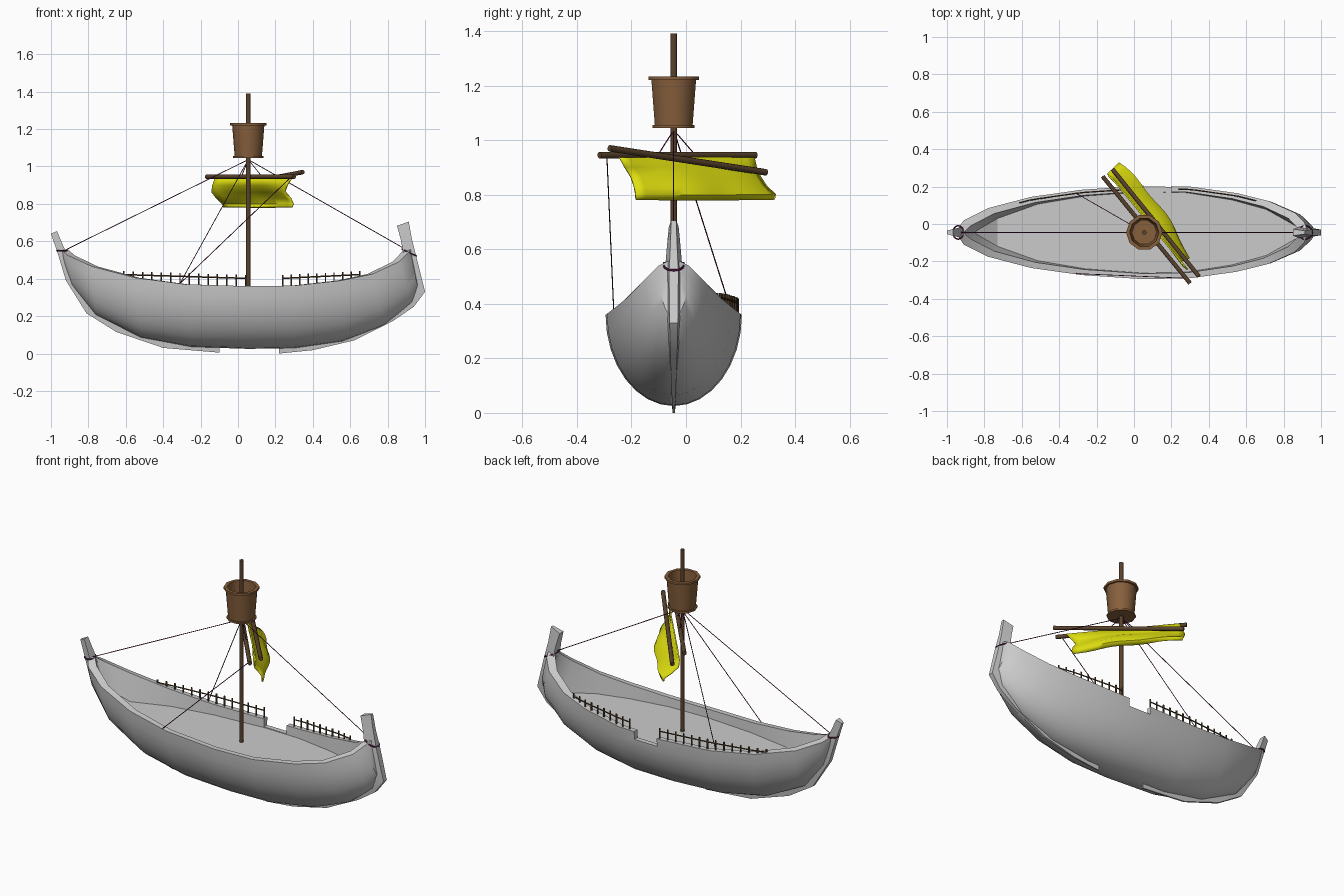
import bpy, bmesh, math
from mathutils import Vector

if "Cube" in bpy.data.objects:
    bpy.data.objects.remove(bpy.data.objects["Cube"])

CY = -0.045          # centre line of the ship
MX = 0.055           # mast position


def material(name, rgb):
    m = bpy.data.materials.new(name)
    m.diffuse_color = (*rgb, 1)
    m.use_nodes = True
    m.node_tree.nodes["Principled BSDF"].inputs["Base Color"].default_value = m.diffuse_color
    return m


WOOD = material("dark_wood", (0.10, 0.055, 0.025))
BARREL = material("nest_wood", (0.24, 0.115, 0.045))
CLOTH = material("yellow_cloth", (0.75, 0.75, 0.005))
ROPE = material("rope", (0.12, 0.01, 0.08))


def finish(name, bm, mat=None, angle=None):
    bmesh.ops.recalc_face_normals(bm, faces=bm.faces)
    me = bpy.data.meshes.new(name)
    bm.to_mesh(me)
    bm.free()
    ob = bpy.data.objects.new(name, me)
    bpy.context.collection.objects.link(ob)
    if mat:
        me.materials.append(mat)
    bpy.ops.object.select_all(action='DESELECT')
    ob.select_set(True)
    bpy.context.view_layer.objects.active = ob
    if angle:
        bpy.ops.object.shade_smooth_by_angle(angle=math.radians(angle))
    return ob


def loft(name, loops, closed=True, caps=True, mat=None, angle=None):
    bm = bmesh.new()
    rows = [[bm.verts.new(p) for p in l] for l in loops]
    n = len(rows[0])
    for a, b in zip(rows, rows[1:]):
        for i in range(n if closed else n - 1):
            j = (i + 1) % n
            bm.faces.new((a[i], a[j], b[j], b[i]))
    if caps:
        bm.faces.new(rows[0])
        bm.faces.new(rows[-1])
    return finish(name, bm, mat, angle)


def add_rod(bm, a, b, r, sides):
    a, b = Vector(a), Vector(b)
    d = b - a
    mat = d.to_track_quat('Z', 'Y').to_matrix().to_4x4()
    mat.translation = (a + b) / 2
    bmesh.ops.create_cone(bm, cap_ends=True, segments=sides, radius1=r,
                          radius2=r, depth=d.length, matrix=mat)


def rod(name, a, b, r, mat, sides=10):
    bm = bmesh.new()
    add_rod(bm, a, b, r, sides)
    return finish(name, bm, mat, 40)


def lerp(a, b, t):
    return a + (b - a) * t


# Hull: stations of keel x, keel z, sheer x, sheer z, half width
STATIONS = [
    (-.94, .50, -.945, .555, .015), (-.885, .36, -.91, .525, .065),
    (-.76, .205, -.78, .465, .130), (-.52, .085, -.55, .405, .190),
    (-.25, .035, -.28, .37, .228), (.05, .025, .05, .36, .250),
    (.30, .028, .30, .363, .245), (.56, .065, .55, .39, .210),
    (.78, .15, .72, .425, .168), (.93, .27, .86, .49, .105),
    (.965, .35, .91, .54, .055), (.935, .50, .925, .56, .015)]
DECK, WALL, SEG = .31, .03, 8
loops = []
for xk, zk, xs, zs, w in STATIONS:
    loop = []
    for i in range(-SEG, SEG + 1):                     # outer skin
        a = i / SEG * math.pi / 2
        v = 1 - math.cos(a)
        loop.append((lerp(xk, xs, v), CY + w * math.sin(a), lerp(zk, zs, v)))
    zd = min(max(DECK, zk + .03), zs - .01)            # inner wall and deck
    vd = (zd - zk) / (zs - zk)
    wd = max(w * math.sqrt(1 - (1 - vd) ** 2) - WALL, .003)
    wt = max(w - WALL, .004)
    xd, xt = lerp(xk, xs, vd) * .95, xs * .96
    loop += [(xt, CY + wt, zs), (xd, CY + wd, zd),
             (xd, CY - wd, zd), (xt, CY - wt, zs)]
    loops.append(loop)
hull = loft("hull", loops)

# Boarding gap in the far bulwark
bpy.ops.mesh.primitive_cube_add(size=1, location=(.125, .2, .434))
cutter = bpy.context.object
cutter.scale = (.15, .2, .24)
cut = hull.modifiers.new("gap", 'BOOLEAN')
cut.operation, cut.object, cut.solver = 'DIFFERENCE', cutter, 'EXACT'
bpy.ops.object.select_all(action='DESELECT')
hull.select_set(True)
bpy.context.view_layer.objects.active = hull
bpy.ops.object.modifier_apply(modifier="gap")
bpy.data.objects.remove(cutter)
bpy.ops.object.shade_smooth_by_angle(angle=math.radians(32))

# Keel strips rising into end posts: outer x, z, inner x, z, half width
BOW = [(-.10, .005, -.10, .04, .008), (-.40, .03, -.40, .075, .010),
       (-.65, .115, -.61, .17, .015), (-.81, .215, -.76, .265, .022),
       (-.92, .39, -.87, .41, .030), (-.965, .54, -.915, .53, .030),
       (-1.0, .64, -.968, .655, .018)]
STERN = [(.22, 0, .22, .04, .008), (.40, .018, .40, .055, .010),
         (.62, .07, .60, .11, .015), (.83, .175, .78, .22, .022),
         (.94, .25, .88, .28, .027),
         (1.0, .33, .91, .36, .030), (.955, .51, .89, .50, .034),
         (.93, .61, .87, .61, .025), (.913, .705, .85, .683, .018)]
for name, prof in (("bow_keel_post", BOW), ("stern_keel_post", STERN)):
    loft(name, [[(xo, CY - w * .5, zo), (xo, CY + w * .5, zo),
                 (xi, CY + w, zi), (xi, CY - w, zi)]
                for xo, zo, xi, zi, w in prof], angle=30)

# Railings on the far gunwale


def sheer(x):
    for a, b in zip(STATIONS, STATIONS[1:]):
        if a[2] <= x <= b[2]:
            t = (x - a[2]) / (b[2] - a[2])
            return lerp(a[3], b[3], t), lerp(a[4], b[4], t)


def railing(name, x0, x1, top0, top1, count):
    bm = bmesh.new()
    last = None
    for i in range(count):
        t = i / (count - 1)
        x = lerp(x0, x1, t)
        z, w = sheer(x)
        y, top = CY + w - .015, lerp(top0, top1, t)
        add_rod(bm, (x, y, z - .01), (x, y, top), .0045, 6)
        here = (x, y, top - .018)
        if last:
            add_rod(bm, last, here, .004, 6)
        last = here
    finish(name, bm, WOOD)


railing("bow_railing", -.61, .04, .44, .42, 14)
railing("stern_railing", .24, .65, .42, .44, 10)

# Mast and yards
rod("mast", (MX, CY, DECK - .01), (MX, CY, 1.39), .012, WOOD)
rod("main_yard", (-.168, .255, .945), (.30, -.317, .945), .012, WOOD)
rod("sail_yard", (-.115, .293, .882), (.347, -.28, .97), .012, WOOD)

# Crow's nest turned from one profile
NEST = [(.001, 1.045), (.081, 1.045), (.081, 1.056), (.073, 1.056), (.086, 1.22),
        (.097, 1.22), (.097, 1.233), (.078, 1.233), (.066, 1.07), (.001, 1.07)]
loft("crows_nest", [[(MX + r * math.cos(k * math.pi / 5), CY + r * math.sin(k * math.pi / 5), z)
                     for k in range(10)] for r, z in NEST], mat=BARREL, angle=40)

# Sail rows: z, left end, right end, bulge left / middle / right
ROWS = [(.937, .03, .67, 0, 0, 0), (.90, .015, .64, -.005, .005, -.005),
        (.865, 0, .615, .0, .05, .0), (.83, 0, .625, .035, .085, .03),
        (.80, -.005, .63, .08, .098, .045), (.782, 0, .625, .08, .08, .04)]
grid = []
for k, (z, s0, s1, dl, dm, dr) in enumerate(ROWS):
    row = []
    for i in range(17):
        u = i / 16
        s = lerp(s0, s1, u)
        d = dl * (1 - u) * (1 - 2 * u) + 4 * dm * u * (1 - u) + dr * u * (2 * u - 1)
        d += .008 * math.sin(u * 4 * math.pi) * k / 5          # soft folds
        row.append((-.141 + .638 * s + .77 * d, .272 - .77 * s + .638 * d, z))
    grid.append(row)
sail = loft("sail", grid, closed=False, caps=False, mat=CLOTH, angle=60)
solid = sail.modifiers.new("thickness", 'SOLIDIFY')
solid.thickness, solid.offset = .008, 0

# Rigging
TOP = (MX, CY, 1.037)
LINES = {"bow_stay": (TOP, (-.93, CY, .55)), "stern_stay": (TOP, (.90, CY, .555)),
         "far_shroud": (TOP, (-.31, .165, .375)),
         "yard_brace": ((.28, -.29, .94), (-.31, -.265, .375)),
         "near_lift": (TOP, (.125, -.10, .95)), "far_lift": (TOP, (.02, .03, .95))}
for name, (a, b) in LINES.items():
    rod(name, a, b, .0022, ROPE, 6)
for name, x, z, tilt in (("bow_rope_ring", -.94, .55, 0), ("stern_rope_ring", .915, .54, 25)):
    bpy.ops.mesh.primitive_torus_add(major_radius=.036, minor_radius=.004, major_segments=16,
                                     minor_segments=6, location=(x, CY, z),
                                     rotation=(0, math.radians(tilt), 0))
    ring = bpy.context.object
    ring.name = name
    ring.scale.x = 1.15 if tilt else .8
    ring.data.materials.append(ROPE)
